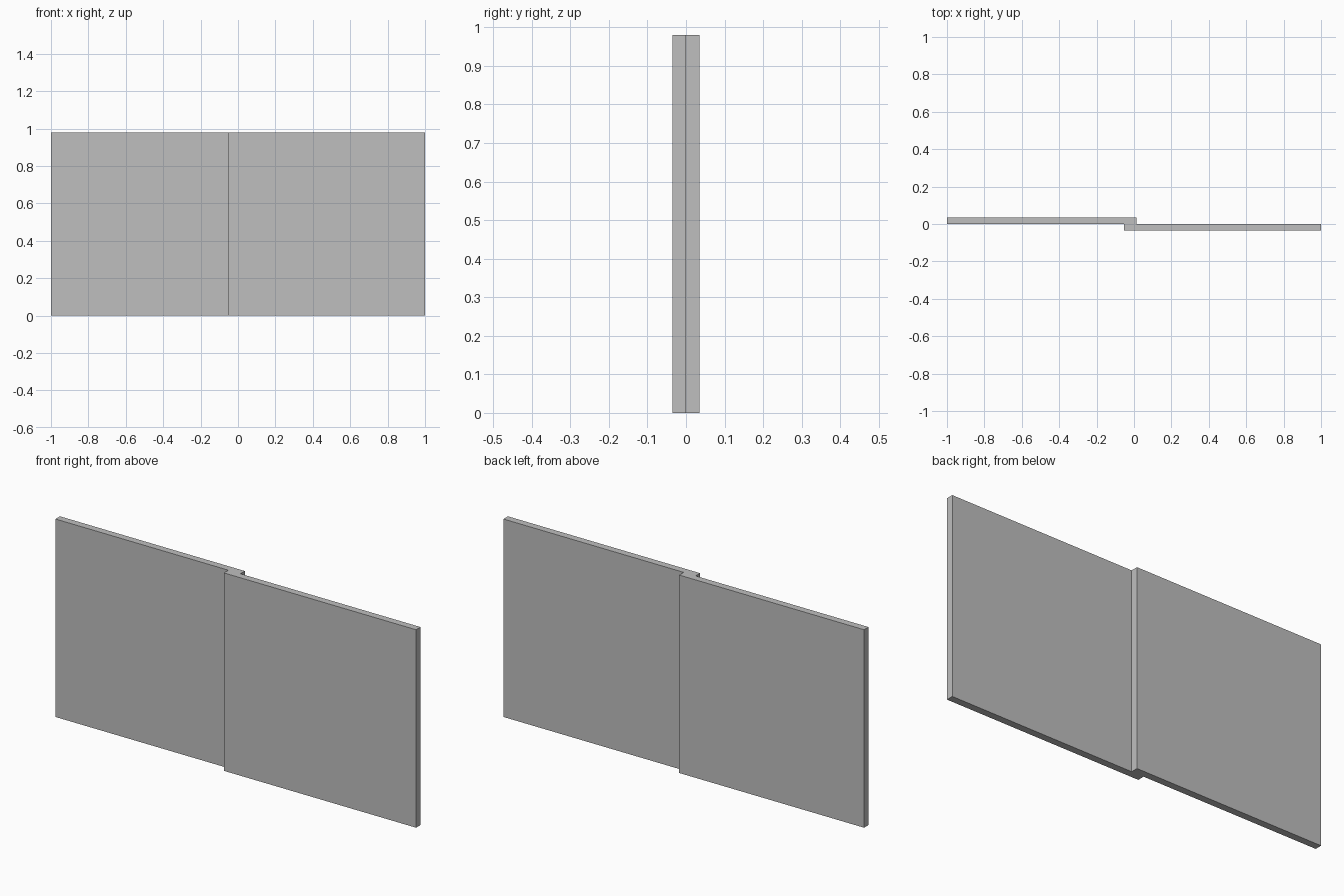
import bpy

# Remove the default cube
cube = bpy.data.objects.get("Cube")
if cube:
    bpy.data.objects.remove(cube, do_unlink=True)

HEIGHT = 0.98
THICK = 0.035

# Plain grey finish
grey = bpy.data.materials.new("light_grey")
grey.use_nodes = True
colour = (0.52, 0.52, 0.52, 1)
grey.diffuse_color = colour
grey.node_tree.nodes["Principled BSDF"].inputs["Base Color"].default_value = colour


def panel(name, x0, x1, y0):
    """Flat upright slab from x0 to x1, starting at depth y0."""
    bpy.ops.mesh.primitive_cube_add(
        size=1, location=((x0 + x1) / 2, y0 + THICK / 2, HEIGHT / 2))
    obj = bpy.context.object
    obj.name = name
    obj.scale = (x1 - x0, THICK, HEIGHT)
    bpy.ops.object.transform_apply(location=False, rotation=False, scale=True)
    obj.data.materials.append(grey)


# Two sliding panels that overlap near the middle
panel("back_sliding_panel", -1, 0.013, 0)
panel("front_sliding_panel", -0.053, 1, -THICK)
